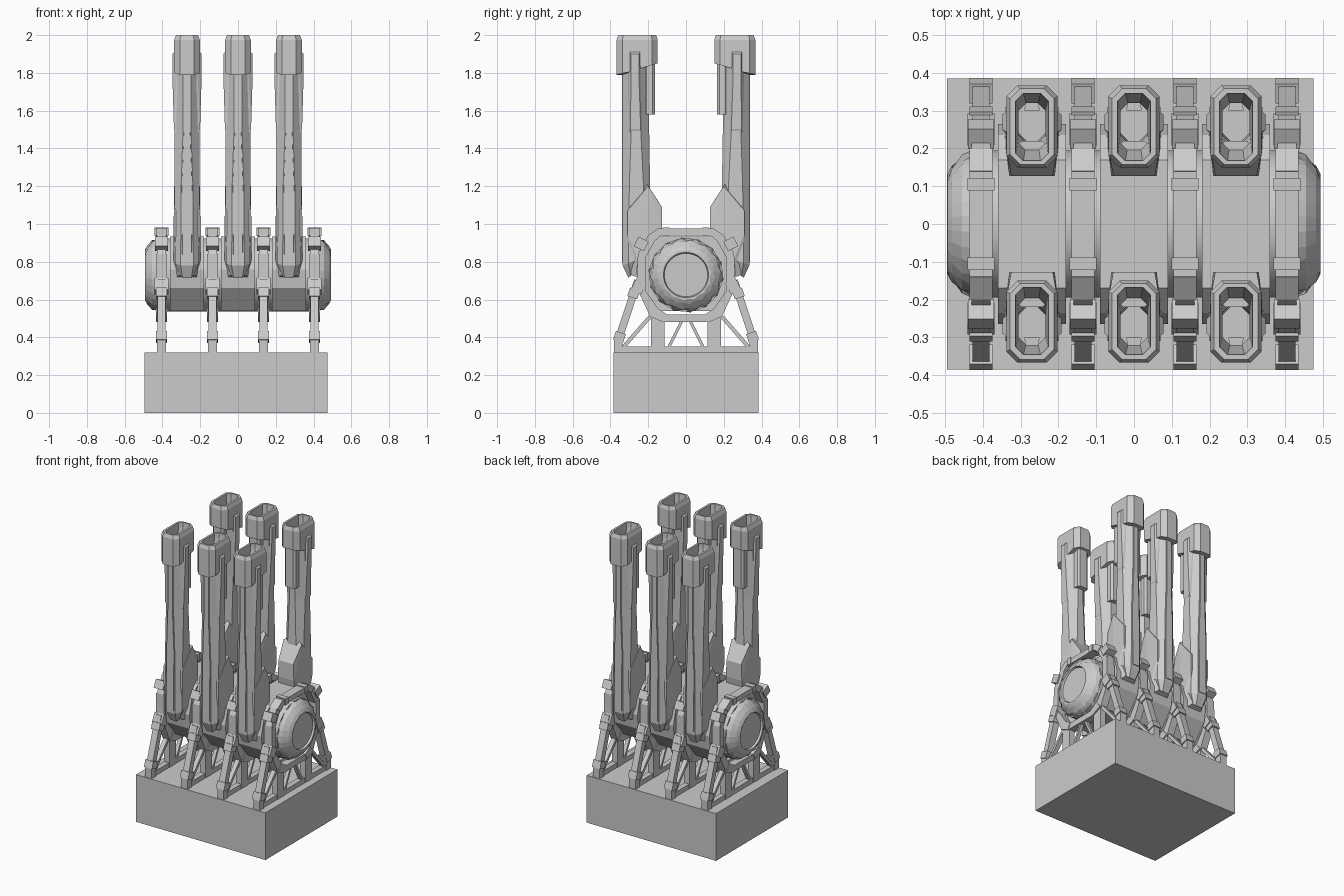
import bpy, bmesh, math
from mathutils import Vector

if "Cube" in bpy.data.objects:
    bpy.data.objects.remove(bpy.data.objects["Cube"])


def finish(name, bm, smooth=None):
    bmesh.ops.recalc_face_normals(bm, faces=bm.faces)
    me = bpy.data.meshes.new(name)
    bm.to_mesh(me)
    bm.free()
    ob = bpy.data.objects.new(name, me)
    bpy.context.collection.objects.link(ob)
    if smooth:
        bpy.ops.object.select_all(action='DESELECT')
        ob.select_set(True)
        bpy.context.view_layer.objects.active = ob
        bpy.ops.object.shade_smooth_by_angle(angle=math.radians(smooth))
    return ob


def add_loft(bm, rings):
    rows = [[bm.verts.new(p) for p in r] for r in rings]
    n = len(rows[0])
    for a, b in zip(rows, rows[1:]):
        for i in range(n):
            j = (i + 1) % n
            bm.faces.new((a[i], a[j], b[j], b[i]))
    bm.faces.new(rows[0])
    bm.faces.new(rows[-1])


def add_prism(bm, pts, x0, x1):
    """Extrude a y-z outline along x."""
    add_loft(bm, [[(x, y, z) for y, z in pts] for x in (x0, x1)])


def add_beam(bm, p, q, w, x0, x1):
    """Straight bar of width w in the y-z plane."""
    p, q = Vector(p), Vector(q)
    d = (q - p).normalized() * w / 2
    n = Vector((-d.y, d.x))
    add_prism(bm, [p + n, q + n, q - n, p - n], x0, x1)


def add_hull(bm, pts):
    vs = [bm.verts.new(p) for p in pts]
    r = bmesh.ops.convex_hull(bm, input=vs)
    bmesh.ops.delete(bm, geom=[v for v in vs if not v.link_faces], context='VERTS')


def section(cx, s, hx, y0, y1, z, c, z1=None):
    """Chamfered rectangle; z1 is the height at the outer edge."""
    z1 = z if z1 is None else z1
    p = [(-hx, y0 + c), (-hx + c, y0), (hx - c, y0), (hx, y0 + c),
         (hx, y1 - c), (hx - c, y1), (-hx + c, y1), (-hx, y1 - c)]
    return [(cx + x, s * y, z + (z1 - z) * (y - y0) / (y1 - y0)) for x, y in p]


def lathe(name, profile, n, wave=0, smooth=None):
    bm = bmesh.new()
    rings = []
    for k, (x, r) in enumerate(profile):
        ring = []
        for i in range(n):
            a = 2 * math.pi * (i + 0.5) / n
            rr = r * (1 - wave * ((i + k) % 2)) if 0 < k < len(profile) - 2 else r
            ring.append((x, rr * math.cos(a), 0.73 + rr * math.sin(a)))
        rings.append(ring)
    add_loft(bm, rings)
    return finish(name, bm, smooth)


# Plinth
bm = bmesh.new()
add_prism(bm, [(-.385, 0), (.385, 0), (.385, .32), (-.385, .32)], -.495, .475)
finish("base_block", bm)

# Drum with ribbed, domed ends
lathe("drum", [(-.43, .195), (.43, .195)], 32, smooth=35)
for s in (-1, 1):
    lathe("drum_end", [(s * .37, .19), (s * .42, .2), (s * .455, .185), (s * .482, .155),
                       (s * .493, .135), (s * .493, .12), (s * .48, .115)], 28, .06)

# Housings and exhaust stacks
for cx in (-.27, 0, .27):
    bm = bmesh.new()
    half = [(.17, .935), (.235, .87), (.265, .76), (.25, .66), (.15, .54)]
    add_prism(bm, half + [(-y, z) for y, z in reversed(half)], cx - .09, cx + .09)
    finish("housing", bm)
    for s in (-1, 1):
        # Hollow stack with flared mouth
        bm = bmesh.new()
        rings = [(.035, .20, .305, .80, .012, .715), (.064, .19, .335, .84, .03, .78),
                 (.066, .19, .335, 1.2, .035), (.066, .195, .335, 1.5, .045),
                 (.066, .195, .335, 1.84, .045, 1.79), (.068, .15, .367, 1.85, .03, 1.79),
                 (.068, .15, .367, 1.975, .03), (.058, .158, .358, 2.0, .026),
                 (.044, .168, .345, 2.0, .02), (.042, .17, .343, 1.97, .02),
                 (.036, .215, .32, 1.8, .02), (.036, .22, .32, 1.55, .02)]
        add_loft(bm, [section(cx, s, *r) for r in rings])
        finish("exhaust_stack", bm)
        # Raised strip on the outer face
        bm = bmesh.new()
        add_loft(bm, [[(cx + x, s * y, z) for x, y in
                       ((-w, .30), (w, .30), (w * .8, .34), (-w * .8, .34))]
                      for w, z in ((.03, .80), (.034, 1.2), (.02, 1.5), (.02, 1.79))])
        finish("stack_strip", bm)
        # Inner box under the mouth
        bm = bmesh.new()
        add_loft(bm, [section(cx, s, .04, .165, .22, z, .012) for z in (1.58, 1.87)])
        finish("stack_inner_box", bm)
        # Tapered side plates
        bm = bmesh.new()
        for e in (-1, 1):
            add_hull(bm, [(cx + e * x, s * y, z) for x, y, z in
                          ((.05, .23, 1.47), (.05, .30, 1.47), (.069, .24, 1.5),
                           (.069, .295, 1.5), (.05, .23, 1.93), (.05, .31, 1.93),
                           (.078, .25, 1.9), (.078, .29, 1.9), (.078, .25, 1.8), (.078, .29, 1.8))])
        finish("stack_side_plate", bm)
        # Pointed cowl joining stack and housing
        bm = bmesh.new()
        add_hull(bm, [(cx + e * x, s * y, z) for e in (-1, 1) for x, y, z in
                      ((.03, .212, 1.22), (.055, .127, 1.09), (.06, .127, .98), (.06, .14, .90),
                       (.068, .20, 1.20), (.07, .31, 1.07), (.07, .31, .95),
                       (.072, .21, .70), (.04, .29, .73))])
        finish("stack_cowl", bm)

# Cradle frames
outer = [(.14, .98), (.2, .94), (.255, .84), (.26, .66), (.19, .51), (.12, .48)]
inner = [(.13, .94), (.165, .91), (.215, .82), (.215, .65), (.15, .555), (.1, .52)]
for fx in (-.405, -.135, .135, .405):
    # Ring around the drum
    bm = bmesh.new()
    add_prism(bm, [(-.14, .94), (.14, .94), (.14, .975), (-.14, .975)], fx - .03, fx + .03)
    add_prism(bm, [(-.12, .48), (.12, .48), (.1, .52), (-.1, .52)], fx - .026, fx + .026)
    for s in (-1, 1):
        for i in range(5):
            q = [outer[i], outer[i + 1], inner[i + 1], inner[i]]
            w = .03 if i % 2 == 0 else .025
            add_prism(bm, [(s * y, z) for y, z in q], fx - w, fx + w)
        add_beam(bm, (s * .088, .96), (s * .122, .96), .045, fx - .036, fx + .036)
        add_beam(bm, (s * .225, .92), (s * .25, .87), .06, fx - .034, fx + .034)
        add_beam(bm, (s * .235, .70), (s * .265, .64), .06, fx - .036, fx + .036)
    finish("cradle_ring", bm)
    # Legs, struts and feet
    bm = bmesh.new()
    add_prism(bm, [(-.38, .318), (.38, .318), (.38, .352), (-.38, .352)], fx - .018, fx + .018)
    for s in (-1, 1):
        add_beam(bm, (s * .255, .70), (s * .36, .38), .04, fx - .022, fx + .022)
        add_beam(bm, (s * .27, .655), (s * .285, .61), .055, fx - .03, fx + .03)
        add_beam(bm, (s * .345, .425), (s * .36, .38), .055, fx - .03, fx + .03)
        add_beam(bm, (s * .358, .32), (s * .358, .40), .045, fx - .024, fx + .024)
        add_beam(bm, (s * .15, .318), (s * .15, .52), .07, fx - .02, fx + .02)
        add_beam(bm, (s * .19, .51), (s * .33, .35), .02, fx - .015, fx + .015)
        add_beam(bm, (s * .02, .49), (s * .09, .35), .016, fx - .012, fx + .012)
    finish("cradle_legs", bm)
